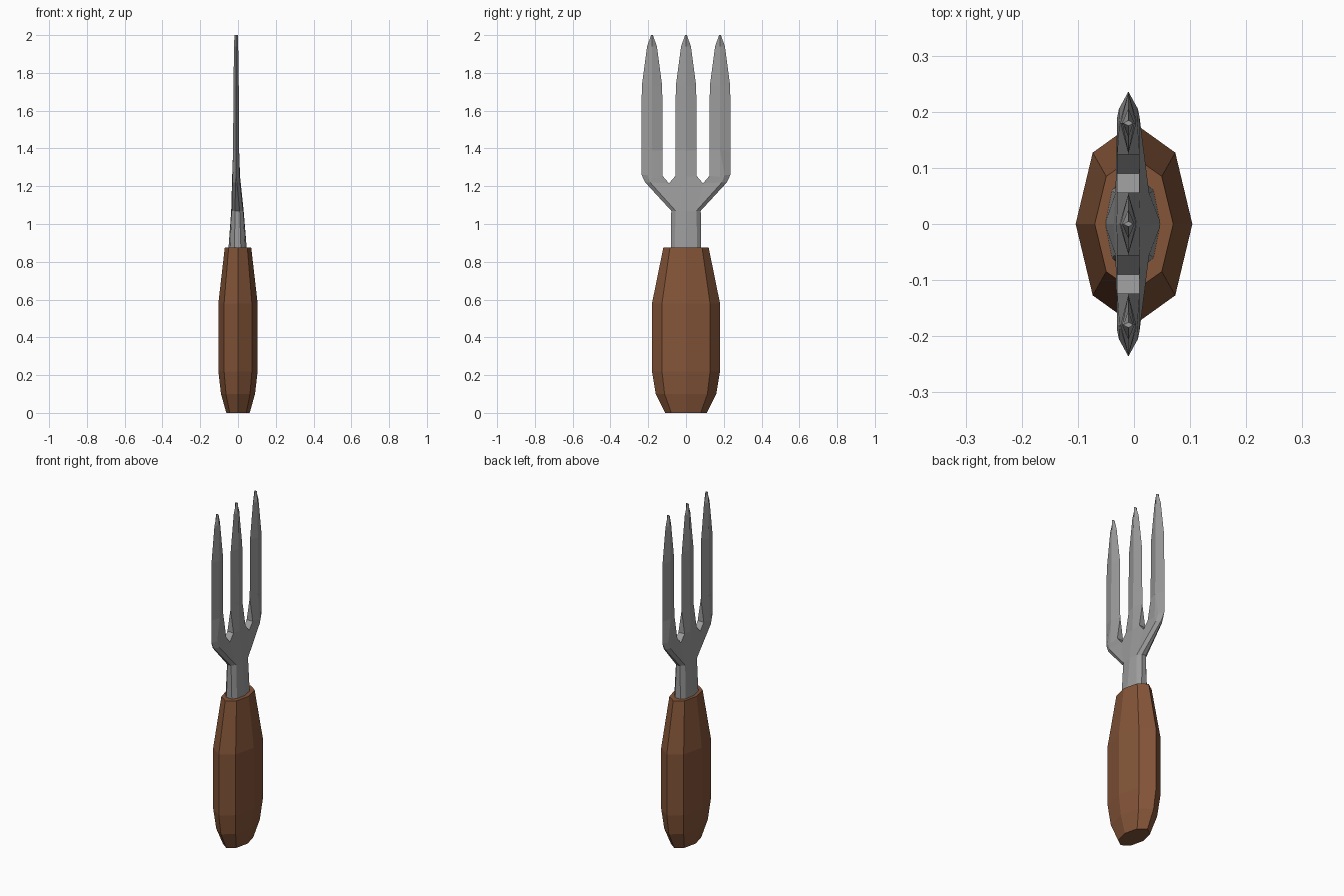
import bpy, bmesh, math

if "Cube" in bpy.data.objects:
    bpy.data.objects.remove(bpy.data.objects["Cube"])


def material(name, rgb):
    m = bpy.data.materials.new(name)
    m.diffuse_color = (*rgb, 1)
    m.use_nodes = True
    m.node_tree.nodes["Principled BSDF"].inputs["Base Color"].default_value = m.diffuse_color
    return m


def finish(bm, name, mat):
    bmesh.ops.remove_doubles(bm, verts=bm.verts, dist=0.0005)
    bmesh.ops.recalc_face_normals(bm, faces=bm.faces)
    me = bpy.data.meshes.new(name)
    bm.to_mesh(me)
    bm.free()
    me.materials.append(mat)
    ob = bpy.data.objects.new(name, me)
    bpy.context.collection.objects.link(ob)


wood = material("brown wood", (0.23, 0.09, 0.04))
steel = material("grey steel", (0.33, 0.33, 0.33))

# Handle: stacked oval octagons (z, half width x, half width y)
bm = bmesh.new()
rings = []
for z, rx, ry in [(0, .062, .11), (.1, .09, .16), (.22, .104, .18),
                  (.58, .104, .18), (.875, .07, .12)]:
    rings.append([bm.verts.new((rx * math.cos(k * math.pi / 4),
                                ry * math.sin(k * math.pi / 4), z)) for k in range(8)])
for a, b in zip(rings, rings[1:]):
    for k in range(8):
        n = (k + 1) % 8
        bm.faces.new((a[k], a[n], b[n], b[k]))
bm.faces.new(rings[0][::-1])
bm.faces.new(rings[-1])
finish(bm, "handle", wood)

# Fork head: named points of one quarter (y, z, middle x, half thickness)
P = {
    "n0": (0, .85, -.002, .050), "a0": (.06, .85, -.002, .038), "e0": (.08, .85, -.002, .018),
    "n1": (0, 1.07, -.003, .033), "a1": (.055, 1.07, -.003, .030), "e1": (.078, 1.07, -.003, .012),
    "s": (.19, 1.22, -.01, .020), "es": (.216, 1.22, -.01, .004),
    "c": (0, 1.25, -.01, .021), "d": (.056, 1.255, -.01, .020), "v": (.09, 1.215, -.01, .020),
    "e": (.124, 1.255, -.01, .020), "r": (.18, 1.25, -.01, .020),
    "b": (.205, 1.26, -.01, .017), "eb": (.235, 1.26, -.01, 0),
}
# Tine stations: (z, half width, ridge half thickness)
stations = [(1.39, .056, .016), (1.73, .054, .014), (1.94, .026, .011), (2.0, .005, .009)]
for i, (z, w, t) in enumerate(stations):
    P[f"c{i}"] = (0, z, -.01, t)
    P[f"d{i}"] = (w, z, -.01, 0)
    P[f"i{i}"] = (.18 - w, z, -.01, 0)
    P[f"r{i}"] = (.18, z, -.01, t)
    P[f"o{i}"] = (.18 + w, z, -.01, 0)

# Broad faces of the neck, shoulders and tines
broad = ["n0 a0 a1 n1", "a0 e0 e1 a1", "n1 a1 v d c", "a1 s v", "s e v", "s r e", "s b r",
         "a1 e1 es s", "s es eb b", "c d d0 c0", "e r r0 i0", "r b r0", "b eb o0 r0"]
for i in range(len(stations) - 1):
    j = i + 1
    broad += [f"c{i} d{i} d{j} c{j}", f"i{i} r{i} r{j} i{j}", f"r{i} o{i} o{j} r{j}"]
# Thin edges that join front to back
edges = ["e0 e1", "e1 es", "es eb", "d v", "v e", "d d0", "e i0"]

bm = bmesh.new()


def vert(name, sx, sy):
    y, z, mid, t = P[name]
    return bm.verts.new((mid + sx * t, sy * y, z))


def face(pts):
    # drop repeated points so edges that close up become triangles
    keep = []
    for name, sx, sy in pts:
        if P[name][3] == 0:
            sx = 1
        if (name, sx, sy) not in keep:
            keep.append((name, sx, sy))
    bm.faces.new([vert(*p) for p in keep])


for sy in (1, -1):
    for sx in (1, -1):
        for f in broad:
            face([(n, sx, sy) for n in f.split()])
    for e in edges:
        p, q = e.split()
        face([(p, 1, sy), (q, 1, sy), (q, -1, sy), (p, -1, sy)])
    # outer tine tip caps
    face([("i3", 1, sy), ("r3", 1, sy), ("o3", 1, sy), ("r3", -1, sy)])
# middle tine tip cap and hidden base of the neck
face([("c3", 1, 1), ("d3", 1, 1), ("c3", -1, 1), ("d3", 1, -1)])
face([("n0", 1, 1), ("a0", 1, 1), ("e0", 1, 1), ("e0", -1, 1), ("a0", -1, 1), ("n0", -1, 1),
      ("a0", -1, -1), ("e0", -1, -1), ("e0", 1, -1), ("a0", 1, -1)])
finish(bm, "fork_head", steel)
